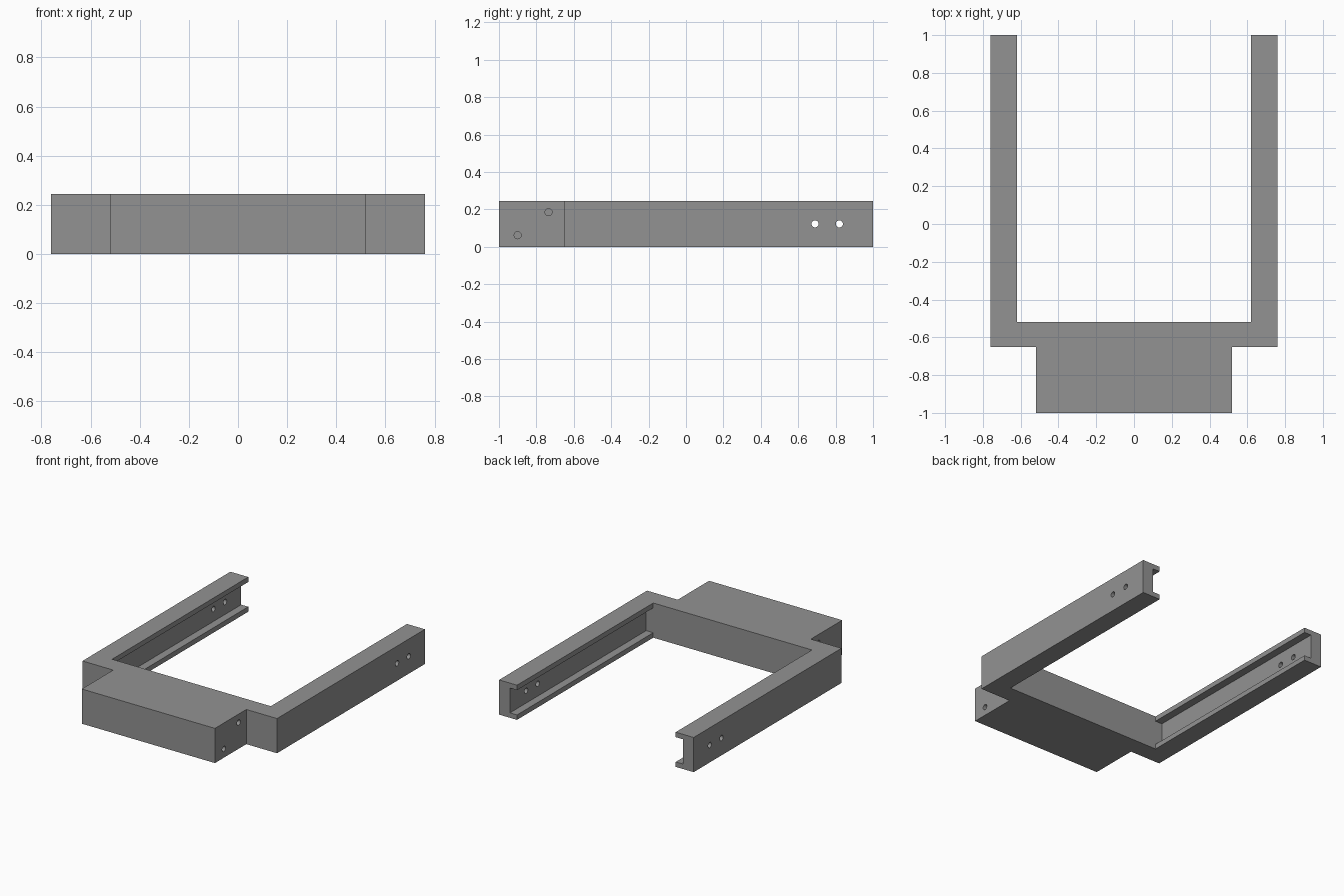
import bpy, bmesh, math
from mathutils import Matrix, Vector

if "Cube" in bpy.data.objects:
    bpy.data.objects.remove(bpy.data.objects["Cube"])

H = 0.245          # overall height
Z_MID = H / 2

grey = bpy.data.materials.new("plain grey")
grey.diffuse_color = (0.29, 0.29, 0.29, 1)
grey.use_nodes = True
grey.node_tree.nodes["Principled BSDF"].inputs["Base Color"].default_value = grey.diffuse_color


def make_object(name, bm):
    bmesh.ops.recalc_face_normals(bm, faces=bm.faces)
    mesh = bpy.data.meshes.new(name)
    bm.to_mesh(mesh)
    bm.free()
    mesh.materials.append(grey)
    obj = bpy.data.objects.new(name, mesh)
    bpy.context.collection.objects.link(obj)
    return obj


def cutter_box(name, lo, hi):
    bm = bmesh.new()
    lo, hi = Vector(lo), Vector(hi)
    bmesh.ops.create_cube(bm, size=1, matrix=Matrix.Translation((lo + hi) / 2)
                          @ Matrix.Diagonal((*(hi - lo), 1)))
    return make_object(name, bm)


def cutter_pin(name, x0, x1, y, z, radius=0.019):
    bm = bmesh.new()
    bmesh.ops.create_cone(bm, cap_ends=True, segments=32, radius1=radius, radius2=radius,
                          depth=abs(x1 - x0),
                          matrix=Matrix.Translation(((x0 + x1) / 2, y, z))
                          @ Matrix.Rotation(math.pi / 2, 4, 'Y'))
    return make_object(name, bm)


# Frame: stepped U outline, mirrored and extruded upward
half = [(0.52, -1), (0.52, -0.65), (0.76, -0.65), (0.76, 1), (0.62, 1), (0.62, -0.52)]
outline = half + [(-x, y) for x, y in reversed(half)]
bm = bmesh.new()
base = bm.faces.new([bm.verts.new((x, y, 0)) for x, y in outline])
top = bmesh.ops.extrude_face_region(bm, geom=[base])
bmesh.ops.translate(bm, vec=(0, 0, H),
                    verts=[v for v in top["geom"] if isinstance(v, bmesh.types.BMVert)])
frame = make_object("frame", bm)

cutters = []
for s in (-1, 1):
    # Channel along the inner side of each arm
    xs = sorted((s * 0.56, s * 0.675))
    cutters.append(cutter_box("arm_channel_cutter", (xs[0], -0.52, 0.035), (xs[1], 1.1, H - 0.035)))
    # Through holes near the arm ends
    for y in (0.69, 0.82):
        cutters.append(cutter_pin("arm_hole_cutter", s * 0.64, s * 0.8, y, Z_MID))
    # Blind holes in the sides of the front block
    for y, z in ((-0.90, 0.062), (-0.735, 0.185)):
        cutters.append(cutter_pin("block_hole_cutter", s * 0.40, s * 0.56, y, z))

for cutter in cutters:
    cutter.hide_render = True
    cutter.hide_viewport = False
    cutter.display_type = 'WIRE'
    mod = frame.modifiers.new(cutter.name, 'BOOLEAN')
    mod.operation = 'DIFFERENCE'
    mod.solver = 'EXACT'
    mod.object = cutter

# Apply the cuts and remove the helpers
bpy.context.view_layer.objects.active = frame
frame.select_set(True)
for mod in list(frame.modifiers):
    bpy.ops.object.modifier_apply(modifier=mod.name)
for cutter in cutters:
    bpy.data.objects.remove(cutter, do_unlink=True)
bpy.ops.object.shade_smooth_by_angle(angle=math.radians(30))
